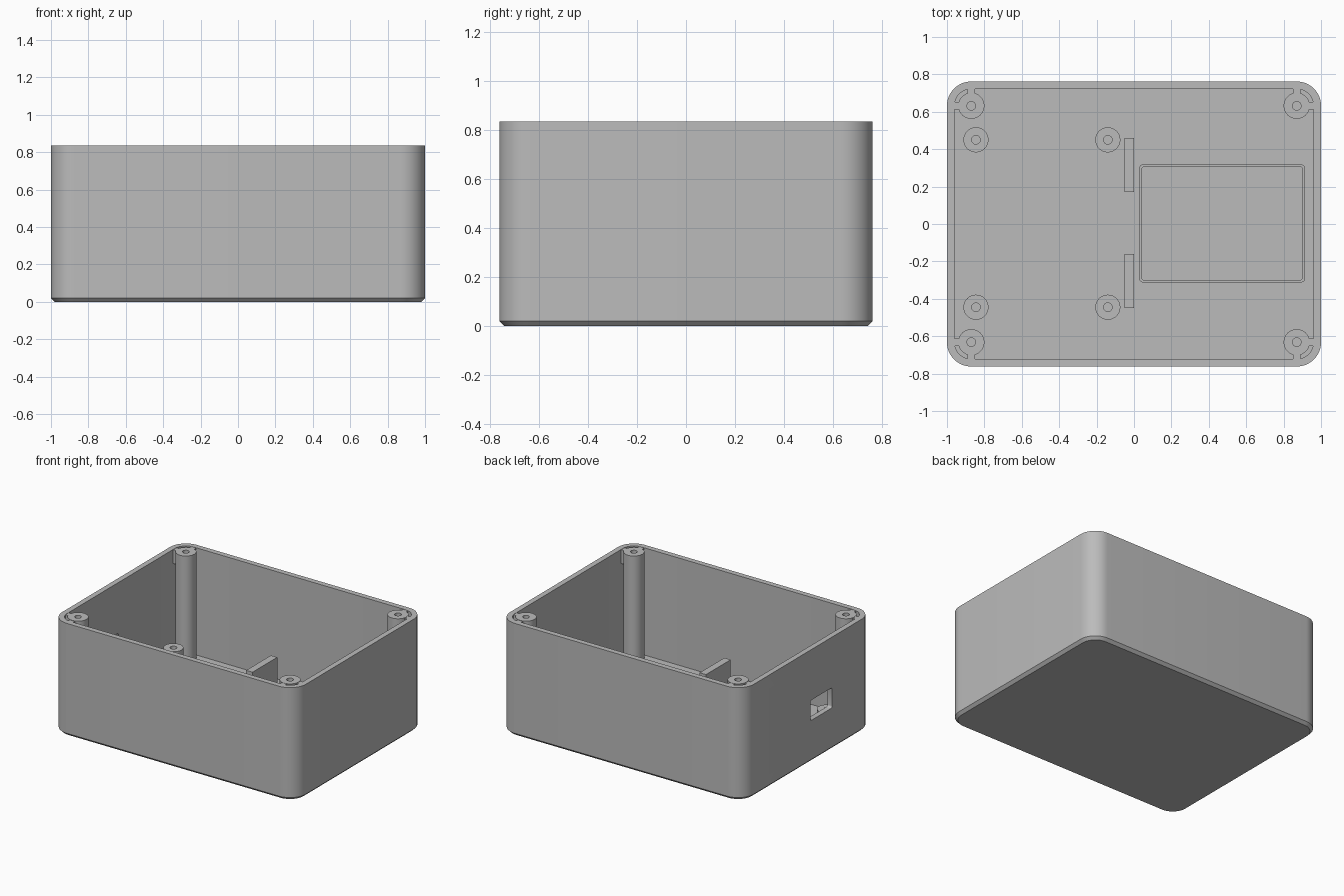
import bpy, bmesh, math

if "Cube" in bpy.data.objects:
    bpy.data.objects.remove(bpy.data.objects["Cube"])

grey = bpy.data.materials.new("plain grey")
grey.use_nodes = True
grey.diffuse_color = (0.5, 0.5, 0.5, 1)
grey.node_tree.nodes["Principled BSDF"].inputs["Base Color"].default_value = (0.5, 0.5, 0.5, 1)

H = 0.835       # overall height
HX, HY = 1.0, 0.762
WALL = 0.04
FLOOR = 0.04
R = 0.13        # outer corner radius
STEPS = 12      # segments in a quarter turn


def loft(name, sections, centre=(0, 0)):
    """Closed solid through rounded-rectangle sections (half_x, half_y, radius, z)."""
    bm = bmesh.new()
    rings = []
    for hx, hy, r, z in sections:
        ring = []
        for q, (sx, sy) in enumerate([(1, 1), (-1, 1), (-1, -1), (1, -1)]):
            for i in range(STEPS + 1):
                a = (q + i / STEPS) * math.pi / 2
                ring.append(bm.verts.new((centre[0] + sx * (hx - r) + r * math.cos(a),
                                          centre[1] + sy * (hy - r) + r * math.sin(a), z)))
        rings.append(ring)
    n = len(rings[0])
    for lo, hi in zip(rings, rings[1:]):
        for i in range(n):
            j = (i + 1) % n
            bm.faces.new((lo[i], lo[j], hi[j], hi[i]))
    bm.faces.new(rings[0][::-1])
    bm.faces.new(rings[-1])
    bmesh.ops.remove_doubles(bm, verts=bm.verts, dist=1e-5)
    bmesh.ops.recalc_face_normals(bm, faces=bm.faces)
    return finish(name, bm)


def box(name, x0, x1, y0, y1, z0, z1, bevel=0.0):
    """Axis-aligned block; bevel rounds the edges running along x."""
    bm = bmesh.new()
    bmesh.ops.create_cube(bm, size=1)
    for v in bm.verts:
        v.co = ((x0, x1)[v.co.x > 0], (y0, y1)[v.co.y > 0], (z0, z1)[v.co.z > 0])
    if bevel:
        along_x = [e for e in bm.edges if abs(e.verts[0].co.x - e.verts[1].co.x) > 1e-4]
        bmesh.ops.bevel(bm, geom=along_x, offset=bevel, segments=4, profile=0.5, affect='EDGES')
    return finish(name, bm)


def finish(name, bm):
    mesh = bpy.data.meshes.new(name)
    bm.to_mesh(mesh)
    bm.free()
    mesh.materials.append(grey)
    ob = bpy.data.objects.new(name, mesh)
    bpy.context.collection.objects.link(ob)
    parts.append(ob)
    return ob


def tube(name, x, y, r, top, hole_r, hole_floor):
    """Round pillar with a blind screw hole."""
    loft(name, [(r, r, r, FLOOR - 0.01), (r, r, r, top),
                (hole_r, hole_r, hole_r, top), (hole_r, hole_r, hole_r, hole_floor)], (x, y))


parts = []

# Open tray with chamfered base
shell = loft("case_shell", [
    (HX - 0.02, HY - 0.02, R - 0.02, 0), (HX, HY, R, 0.02), (HX, HY, R, H),
    (HX - WALL, HY - WALL, R - WALL, H), (HX - WALL, HY - WALL, R - WALL, FLOOR)])

# Cable opening through the -x wall
cutter = box("port_cutter", -1.1, -0.9, -0.285, -0.03, 0.31, 0.46, bevel=0.015)
parts.remove(cutter)
cutter.hide_render = True
cut = shell.modifiers.new("port", 'BOOLEAN')
cut.operation = 'DIFFERENCE'
cut.solver = 'EXACT'
cut.object = cutter
bpy.context.view_layer.objects.active = shell
bpy.ops.object.modifier_apply(modifier="port")
bpy.data.objects.remove(cutter)

PX, PY = 0.87, 0.632
for sx, side in ((1, "left"), (-1, "right")):
    for sy, end in ((-1, "front"), (1, "back")):
        tag = f"{end}_{side}"
        # Tall screw post in the corner
        tube("screw_post_" + tag, sx * PX, sy * PY, 0.07, H, 0.023, 0.5)
        # Short ribs tying the post to both walls
        xs = sorted((sx * (PX + 0.062), sx * (HX - WALL + 0.01)))
        box("rib_side_" + tag, *xs, sy * PY - 0.02, sy * PY + 0.02, 0.73, H - 0.002)
        ys = sorted((sy * (PY + 0.062), sy * (HY - WALL + 0.01)))
        box("rib_end_" + tag, sx * PX - 0.02, sx * PX + 0.02, *ys, 0.73, H - 0.002)

# Circuit board standoffs
for x, row in ((-0.845, "outer"), (-0.14, "inner")):
    for y, end in ((-0.445, "front"), (0.45, "back")):
        tube(f"standoff_{row}_{end}", x, y, 0.067, 0.20, 0.023, 0.06)

# Upright retaining tabs
for y0, y1, end in ((-0.45, -0.16, "front"), (0.17, 0.46, "back")):
    box("retaining_tab_" + end, -0.052, 0.0, y0, y1, FLOOR - 0.01, 0.35)

# Low rectangular holder frame
loft("holder_frame", [
    (0.443, 0.315, 0.02, FLOOR - 0.01), (0.443, 0.315, 0.02, 0.14),
    (0.428, 0.302, 0.01, 0.14), (0.428, 0.302, 0.01, FLOOR + 0.002)], (0.471, 0.003))

# Smooth round parts, crisp edges
bpy.ops.object.select_all(action='DESELECT')
for ob in parts:
    ob.select_set(True)
bpy.context.view_layer.objects.active = shell
bpy.ops.object.shade_smooth_by_angle(angle=math.radians(30))
